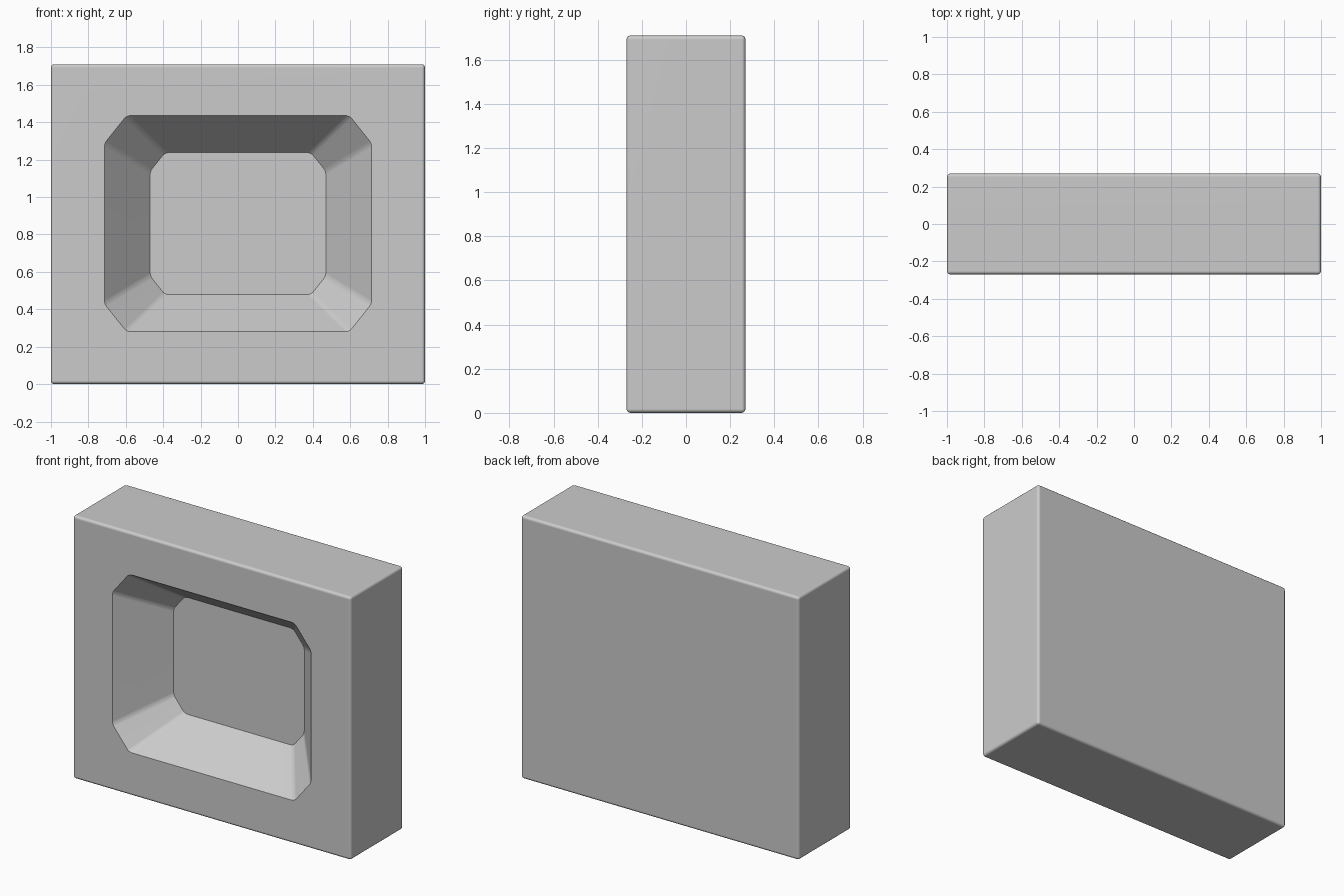
import bpy
import bmesh
import math
from mathutils import Vector

default = bpy.data.objects.get("Cube")
if default:
    bpy.data.objects.remove(default, do_unlink=True)

WIDTH, THICK, HEIGHT = 2.0, 0.54, 1.71
FRONT = -THICK / 2
DEPTH = 0.28
MID_Z = 0.858


def finish(bm, name):
    bmesh.ops.recalc_face_normals(bm, faces=bm.faces)
    mesh = bpy.data.meshes.new(name)
    bm.to_mesh(mesh)
    bm.free()
    obj = bpy.data.objects.new(name, mesh)
    bpy.context.collection.objects.link(obj)
    return obj


def octagon(half_x, half_z, cut_x, cut_z):
    """Rectangle with clipped corners, listed counter-clockwise in (x, z)."""
    pts = []
    for sx, sz in ((1, 1), (-1, 1), (-1, -1), (1, -1)):
        corner = [Vector((sx * half_x, sz * (half_z - cut_z))),
                  Vector((sx * (half_x - cut_x), sz * half_z))]
        pts += corner if sx * sz > 0 else corner[::-1]
    return pts


# Solid block with softly rounded edges
bm = bmesh.new()
bmesh.ops.create_cube(bm, size=1)
bmesh.ops.scale(bm, vec=(WIDTH, THICK, HEIGHT), verts=bm.verts)
bmesh.ops.translate(bm, vec=(0, 0, HEIGHT / 2), verts=bm.verts)
bmesh.ops.bevel(bm, geom=bm.edges[:], offset=0.018, segments=3,
                profile=0.5, affect='EDGES')
block = finish(bm, "block")

# Tapered recess cutter, its slopes continued a little past the front face
rim = octagon(0.715, 0.578, 0.12, 0.15)
floor = octagon(0.47, 0.38, 0.08, 0.10)
bm = bmesh.new()
rings = []
for t in (-0.2, 1.0):
    rings.append([bm.verts.new((p.x, FRONT + t * DEPTH, p.y + MID_Z))
                  for p in (a.lerp(b, t) for a, b in zip(rim, floor))])
outer, inner = rings
bm.faces.new(outer)
bm.faces.new(inner)
for i in range(len(outer)):
    j = (i + 1) % len(outer)
    bm.faces.new((outer[i], outer[j], inner[j], inner[i]))
slopes = [e for e in bm.edges if abs(e.verts[0].co.y - e.verts[1].co.y) > 0.1]
bmesh.ops.bevel(bm, geom=slopes, offset=0.018, segments=3,
                profile=0.5, affect='EDGES')
cutter = finish(bm, "recess_cutter")
cutter.hide_render = True

# Carve the recess, then discard the cutter
bpy.ops.object.select_all(action='DESELECT')
block.select_set(True)
bpy.context.view_layer.objects.active = block
carve = block.modifiers.new("recess", 'BOOLEAN')
carve.operation = 'DIFFERENCE'
carve.solver = 'EXACT'
carve.object = cutter
bpy.ops.object.modifier_apply(modifier=carve.name)
bpy.data.objects.remove(cutter, do_unlink=True)

# Smooth the rounded edges while the broad faces stay flat
bpy.ops.object.shade_smooth_by_angle(angle=math.radians(30))
normals = block.modifiers.new("flat_faces", 'WEIGHTED_NORMAL')
normals.keep_sharp = True
